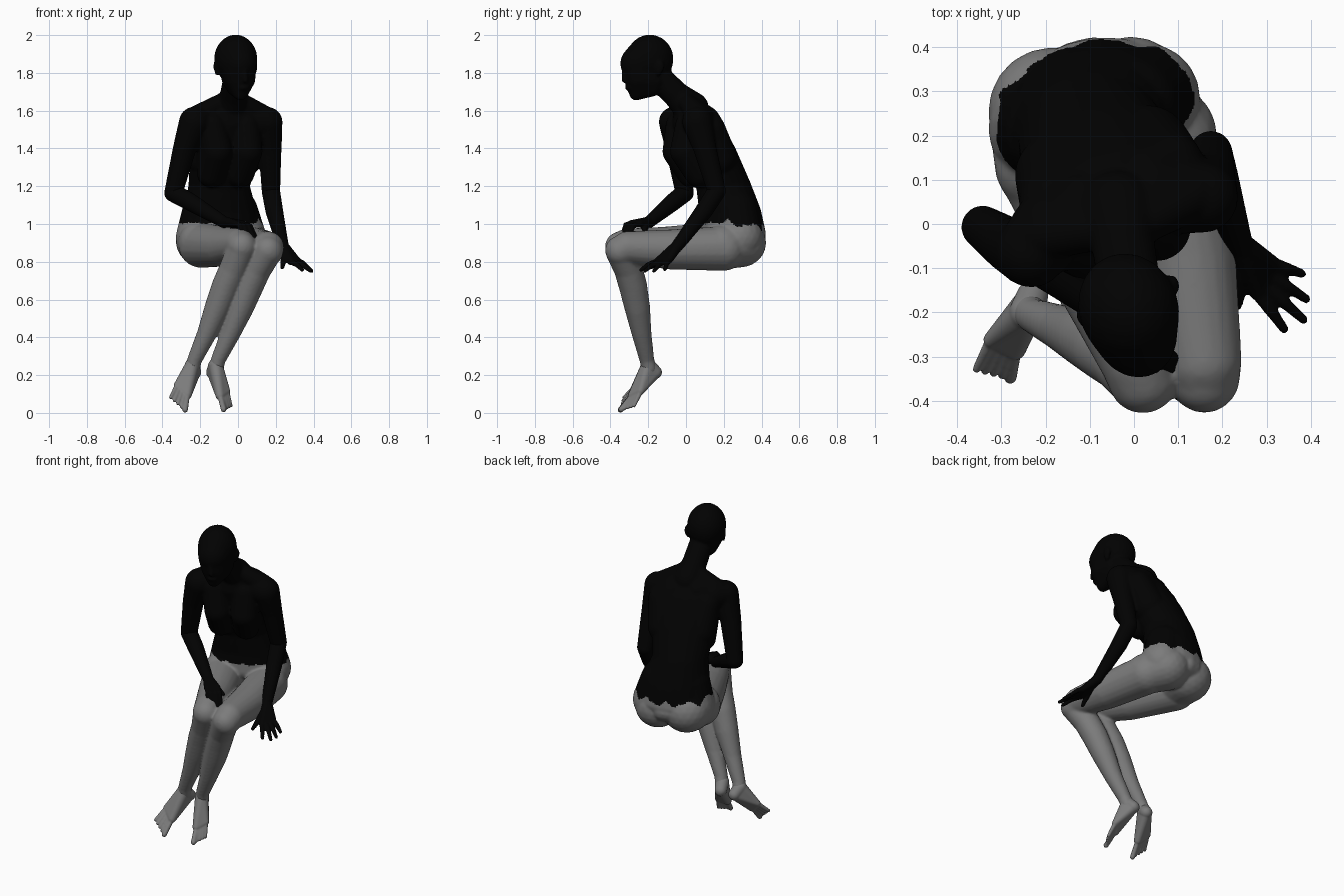
import bpy, bmesh, math
from mathutils import Matrix, Vector

if "Cube" in bpy.data.objects:
    bpy.data.objects.remove(bpy.data.objects["Cube"])


def material(name, value):
    m = bpy.data.materials.new(name)
    m.use_nodes = True
    colour = (value, value, value, 1)
    m.diffuse_color = colour
    m.node_tree.nodes["Principled BSDF"].inputs["Base Color"].default_value = colour
    return m


BLACK, GREY = material("black", 0.0005), material("grey", 0.2)


def ball(x, y, z, r, yaw=0):
    """A sphere, or an ellipsoid if r holds three radii."""
    radii = r if isinstance(r, tuple) else (r, r, r)
    return (Matrix.Translation((x, y, z)) @ Matrix.Rotation(math.radians(yaw), 4, "Z")
            @ Matrix.Diagonal((*radii, 1)))


def hull(parts, *balls):
    """Wrap a taut skin round some balls and add it to the list of parts."""
    bm = bmesh.new()
    for b in balls:
        bmesh.ops.create_icosphere(bm, subdivisions=3, radius=1, matrix=b)
    bmesh.ops.delete(bm, geom=list(bm.faces), context="FACES_ONLY")
    bmesh.ops.convex_hull(bm, input=list(bm.verts))
    loose = [v for v in bm.verts if not v.link_faces]
    bmesh.ops.delete(bm, geom=loose, context="VERTS")
    wires = [e for e in bm.edges if not e.link_faces]
    bmesh.ops.delete(bm, geom=wires, context="EDGES")
    bmesh.ops.recalc_face_normals(bm, faces=list(bm.faces))
    parts.append(bm)


def chain(parts, *balls):
    for a, b in zip(balls, balls[1:]):
        hull(parts, a, b)


def fuse(name, parts, voxel, rounds, is_grey):
    """Melt the parts into one smooth skin, then colour its faces by a rule."""
    raw = bpy.data.meshes.new(name)
    joined = bmesh.new()
    for p in parts:
        p.to_mesh(raw)
        joined.from_mesh(raw)
        p.free()
    joined.to_mesh(raw)
    joined.free()
    ob = bpy.data.objects.new(name, raw)
    bpy.context.scene.collection.objects.link(ob)
    remesh = ob.modifiers.new("skin", "REMESH")
    remesh.mode, remesh.voxel_size = "VOXEL", voxel
    soft = ob.modifiers.new("soften", "SMOOTH")
    soft.factor, soft.iterations = 0.5, rounds
    dg = bpy.context.evaluated_depsgraph_get()
    skin = bpy.data.meshes.new_from_object(ob.evaluated_get(dg))
    ob.modifiers.clear()
    ob.data = skin
    skin.materials.clear()
    skin.materials.append(BLACK)
    skin.materials.append(GREY)
    for f in skin.polygons:
        f.use_smooth = True
        f.material_index = int(is_grey(f.center))


body = []
TURN = 16

# Torso, from pelvis to collar
chain(body,
      ball(-.095, .245, .95, (.217, .173, .09), 21),
      ball(-.095, .235, 1.06, (.2, .16, .08), 20),
      ball(-.1, .2, 1.2, (.165, .145, .08), TURN),
      ball(-.068, .118, 1.38, (.188, .145, .09), TURN),
      ball(-.045, .055, 1.53, (.195, .122, .07), TURN),
      ball(-.035, .025, 1.605, (.14, .085, .045), TURN))

# Bust, shoulder blades, the slope from neck to shoulder, and flanks
for s in (-1, 1):
    hull(body, ball(-.03 + .08 * s, -.025 + .02 * s, 1.385, .08),
         ball(-.05 + .09 * s, -.005 + .025 * s, 1.52, .078),
         ball(-.065 + .075 * s, .05 + .02 * s, 1.27, .078))
    hull(body, ball(-.05 + .13 * s, .09 + .04 * s, 1.5, .08),
         ball(-.045 + .07 * s, .075 + .03 * s, 1.55, .075),
         ball(-.07 + .1 * s, .14 + .03 * s, 1.35, .1))
    hull(body, ball(-.03 + .03 * s, -.01, 1.66, .045),
         ball(-.04 + .17 * s, .02 + .045 * s, 1.572, .06),
         ball(-.04 + .08 * s, .075 + .02 * s, 1.575, .06))
    hull(body, ball(-.09 + .115 * s, .25 + .035 * s, .93, .125),
         ball(-.095 + .09 * s, .24 + .03 * s, 1.07, .11))

# Neck and head, turned a little to the left
chain(body, ball(-.035, .03, 1.61, .092), ball(-.025, -.045, 1.678, .072),
      ball(-.01, -.135, 1.765, .07))
FACE = 21
hull(body, ball(-.012, -.192, 1.872, (.113, .128, .131), FACE),
     ball(.002, -.242, 1.85, (.094, .108, .1), FACE))
hull(body, ball(.002, -.242, 1.84, (.094, .102, .09), FACE),
     ball(-.005, -.175, 1.76, (.085, .06, .05), FACE),
     ball(.012, -.25, 1.76, (.08, .076, .05), FACE),
     ball(0, -.18, 1.715, (.062, .04, .04), FACE),
     ball(.014, -.266, 1.688, (.038, .032, .034), FACE))
hull(body, ball(.033, -.328, 1.82, .012), ball(.04, -.327, 1.762, .015),
     ball(.03, -.305, 1.76, .02))
hull(body, ball(.03, -.302, 1.722, (.03, .02, .016), FACE))
for x, y in ((.09, -.135), (-.117, -.212)):
    hull(body, ball(x, y, 1.835, (.012, .022, .03), FACE),
         ball(x * .95, y - .008, 1.8, (.01, .014, .016), FACE))

# Upper arms
R_ELBOW, L_ELBOW = (-.342, -.007, 1.165), (.174, .162, 1.175)
chain(body, ball(-.19, -.01, 1.545, .088), ball(-.232, -.063, 1.54, .081),
      ball(-.283, -.047, 1.4, .062), ball(*R_ELBOW, .049))
chain(body, ball(.1, .065, 1.545, .088), ball(.156, .06, 1.54, .08),
      ball(.17, .1, 1.4, .061), ball(*L_ELBOW, .049))

# Buttocks and thighs
hull(body, ball(-.185, .255, .91, (.145, .145, .137), 20), ball(-.195, .14, .9, .122))
hull(body, ball(-.005, .287, .9, (.135, .138, .13), 20), ball(.07, .19, .878, .118))
hull(body, ball(-.11, .285, .92, (.07, .132, .09), 20),
     ball(-.06, .3, .92, (.07, .13, .09), 20))
chain(body, ball(-.195, .14, .888, .12), ball(-.075, -.12, .88, .105),
      ball(.008, -.31, .892, .084), ball(.02, -.35, .88, .079))
chain(body, ball(.07, .2, .87, .118), ball(.125, -.08, .865, .106),
      ball(.158, -.31, .875, .086), ball(.16, -.347, .857, .08))

# Shins and calves
for shift, knee_z in ((0, .88), (.125, .86)):
    chain(body, ball(.022 + shift * 1.1, -.35, knee_z, .078),
          ball(-.025 + shift, -.305, .76, .076), ball(-.065 + shift, -.28, .67, .075),
          ball(-.108 + shift, -.258, .56, .068), ball(-.165 + shift, -.235, .42, .052),
          ball(-.23 + shift, -.207, .28, .039), ball(-.241 + shift, -.195, .235, .04))


# Grey below a ragged line round the hips
def below_waist(c):
    angle = math.atan2(c.y - .22, c.x + .08)
    rag = .032 if c.y > .2 else .008
    wave = abs((angle * 3.2) % 2 - 1) + .5 * abs((angle * 5.3) % 2 - 1) - .75
    return c.z < 1.005 - .12 * max(0, c.y - .22) + rag * wave


fuse("body", body, .008, 5, below_waist)


# Feet hang down; toes run from the big one to the little one
def foot(name, ankle, heel, big, little, big_tip, little_tip):
    parts = []
    a, h, b, l, bt, lt = map(Vector, (ankle, heel, big, little, big_tip, little_tip))
    hull(parts, ball(*a, .04), ball(*h, .036))
    hull(parts, ball(*a, .038), ball(*h, .032), ball(*b, .023), ball(*l, .019))
    for i in range(5):
        t = i / 4
        root, tip = b.lerp(l, t), bt.lerp(lt, t)
        hull(parts, ball(*root, .014), ball(*tip, .015 if i == 0 else .0095))
    fuse(name, parts, .005, 3, lambda c: True)


foot("right_foot", (-.243, -.2, .25), (-.23, -.163, .215), (-.268, -.285, .095),
     (-.322, -.262, .145), (-.28, -.347, .016), (-.356, -.328, .082))
foot("left_foot", (-.118, -.2, .25), (-.133, -.163, .215), (-.095, -.285, .09),
     (-.06, -.24, .115), (-.076, -.343, .018), (-.038, -.275, .038))


# Forearms and hands
def forearm(name, elbow, mid, wrist, knuckles, tips, bend, thumb):
    parts = []
    chain(parts, ball(*elbow, .049), ball(*mid, .047), ball(*wrist, .032))
    first, last = map(Vector, knuckles)
    hull(parts, ball(*wrist, .03), ball(*first, .019), ball(*last, .019))
    for i, tip in enumerate(tips):
        root, tip = first.lerp(last, i / 3), Vector(tip)
        middle = root.lerp(tip, .5) + Vector((0, 0, bend))
        chain(parts, ball(*root, .0165), ball(*middle, .014), ball(*tip, .0105))
    base = Vector(wrist).lerp(first, .35)
    chain(parts, ball(*base, .024), ball(*base.lerp(Vector(thumb), .55), .017),
          ball(*thumb, .011))
    fuse(name, parts, .006, 3, lambda c: False)


forearm("right_forearm_and_hand", R_ELBOW, (-.25, -.07, 1.115), (-.075, -.195, 1.01),
        ((.025, -.245, 1.0), (-.015, -.29, 1.002)),
        ((.102, -.312, .914), (.093, -.336, .906), (.062, -.348, .91), (.03, -.345, .922)),
        .034, (.05, -.22, .955))
forearm("left_forearm_and_hand", L_ELBOW, (.192, .095, 1.07), (.237, -.045, .885),
        ((.28, -.155, .8), (.312, -.09, .808)),
        ((.34, -.238, .757), (.384, -.217, .752), (.39, -.17, .752), (.38, -.112, .76)),
        .008, (.234, -.185, .77))
